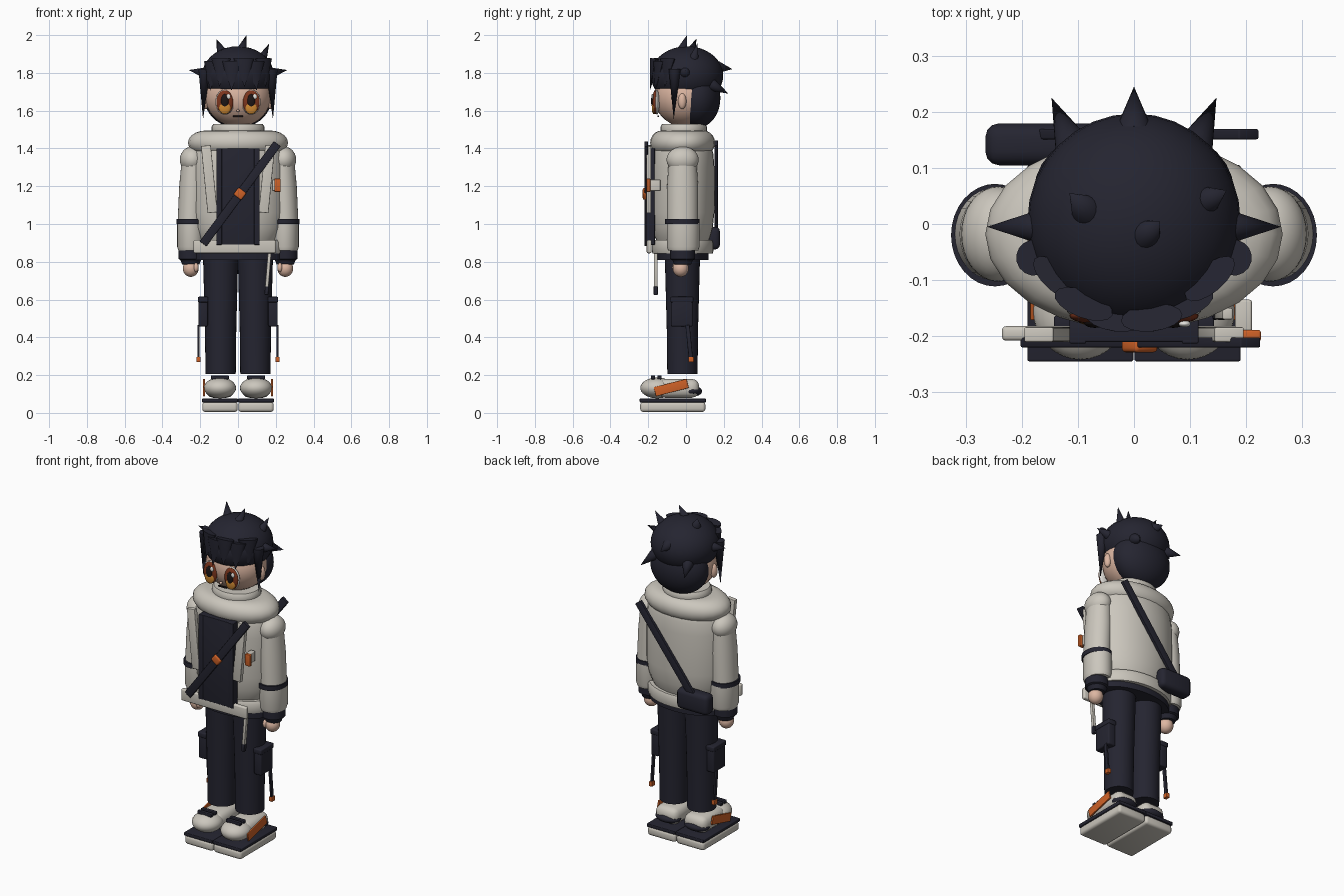
import bpy, bmesh, math
from mathutils import Vector, Matrix

cube = bpy.data.objects.get("Cube")
if cube:
    bpy.data.objects.remove(cube, do_unlink=True)


def material(name, r, g, b):
    m = bpy.data.materials.new(name)
    m.use_nodes = True
    m.diffuse_color = (r, g, b, 1)
    m.node_tree.nodes["Principled BSDF"].inputs["Base Color"].default_value = (r, g, b, 1)
    return m


NAVY = material("navy", 0.018, 0.018, 0.03)
CREAM = material("cream cloth", 0.6, 0.57, 0.51)
SKIN = material("skin", 0.72, 0.47, 0.36)
ORANGE = material("orange", 0.62, 0.12, 0.02)
BROWN = material("iris brown", 0.2, 0.035, 0.012)
AMBER = material("amber", 0.6, 0.24, 0.03)
BLACK = material("pupil black", 0.012, 0.008, 0.008)
WHITE = material("eye white", 0.8, 0.78, 0.74)


def finish(bm, name, mat, matrix, angle=35):
    bm.transform(matrix)
    bmesh.ops.recalc_face_normals(bm, faces=bm.faces)
    mesh = bpy.data.meshes.new(name)
    bm.to_mesh(mesh)
    bm.free()
    mesh.materials.append(mat)
    ob = bpy.data.objects.new(name, mesh)
    bpy.context.scene.collection.objects.link(ob)
    bpy.ops.object.select_all(action="DESELECT")
    ob.select_set(True)
    bpy.context.view_layer.objects.active = ob
    bpy.ops.object.shade_smooth_by_angle(angle=math.radians(angle))
    return ob


def ball(name, radii, loc, mat):
    bm = bmesh.new()
    bmesh.ops.create_uvsphere(bm, u_segments=32, v_segments=18, radius=1)
    return finish(bm, name, mat, Matrix.Translation(loc) @ Matrix.Diagonal((*radii, 1)))


def box(name, size, loc, mat, bevel=0.0, rot=0.0, axis="Y"):
    bm = bmesh.new()
    bmesh.ops.create_cube(bm, size=1)
    bm.transform(Matrix.Diagonal((*size, 1)))
    if bevel:
        bmesh.ops.bevel(bm, geom=bm.edges[:], offset=bevel, segments=3,
                        profile=0.5, affect="EDGES")
    return finish(bm, name, mat, Matrix.Translation(loc) @ Matrix.Rotation(rot, 4, axis))


def lathe(name, profile, loc, mat, sx=1, sy=1, sides=32, tilt=0.0):
    """Closed solid of revolution from (radius, height) points."""
    bm = bmesh.new()
    rings = []
    for r, z in profile:
        rings.append([bm.verts.new((r * math.cos(a) * sx, r * math.sin(a) * sy, z))
                      for a in (math.tau * i / sides for i in range(sides))])
    for low, high in zip(rings, rings[1:]):
        for i in range(sides):
            j = (i + 1) % sides
            bm.faces.new((low[i], low[j], high[j], high[i]))
    bm.faces.new(rings[0])
    bm.faces.new(rings[-1])
    return finish(bm, name, mat, Matrix.Translation(loc) @ Matrix.Rotation(tilt, 4, "Y"))


def spike(name, base, tip, radius, flat=1.0):
    """Cone of hair between two points."""
    base, tip = Vector(base), Vector(tip)
    d = tip - base
    bm = bmesh.new()
    bmesh.ops.create_cone(bm, cap_ends=True, segments=16, radius1=radius,
                          radius2=0, depth=d.length)
    turn = d.to_track_quat("Z", "Y").to_matrix().to_4x4()
    return finish(bm, name, NAVY, Matrix.Translation((base + tip) / 2) @ turn
                  @ Matrix.Diagonal((1, flat, 1, 1)))


def strap(name, start, end, y, width, depth, mat):
    """Flat band in an x-z plane, from (x, z) to (x, z)."""
    d = Vector(end) - Vector(start)
    mid = (Vector(start) + Vector(end)) / 2
    return box(name, (width, depth, d.length), (mid.x, y, mid.y), mat,
               0.003, math.atan2(d.x, d.y))


# Head and hair
ball("head", (0.175, 0.165, 0.16), (0, -0.005, 1.675), SKIN)
lathe("neck", [(0.07, 1.42), (0.07, 1.56)], (0, -0.01, 0), SKIN)
ball("nose", (0.008, 0.012, 0.008), (0, -0.162, 1.6), SKIN)
box("mouth", (0.055, 0.008, 0.008), (0, -0.146, 1.57), BLACK)
ball("hair_cap", (0.19, 0.192, 0.155), (0, 0.005, 1.786), NAVY)
ball("back_hair", (0.178, 0.122, 0.158), (0, 0.06, 1.667), NAVY)
crown = [((-0.085, 0.025, 1.91), (-0.115, 0.055, 1.98)),
         ((0.02, -0.02, 1.92), (0.045, 0.005, 2.0)),
         ((0.125, 0.04, 1.87), (0.165, 0.06, 1.955))]
for base, tip in crown:
    spike("crown_spike", base, tip, 0.028)
spike("rear_spike", (0, 0.17, 1.83), (0, 0.245, 1.82), 0.032)
for i in range(6):
    a = math.radians(-55 + 22 * i)
    sx, cy = math.sin(a), -math.cos(a)
    spike("fringe_lock", (0.165 * sx, 0.17 * cy, 1.86 + 0.015 * (i % 2)),
          (0.18 * sx, 0.195 * cy, 1.705 + 0.02 * (i % 2)), 0.055, 0.45)

# Eyes, ears and side hair
for s in (1, -1):
    x = 0.07 * s
    ball("ear", (0.02, 0.022, 0.042), (0.172 * s, -0.02, 1.65), SKIN)
    spike("side_lock", (0.178 * s, -0.06, 1.82), (0.185 * s, -0.065, 1.555), 0.032)
    spike("side_spike", (0.17 * s, -0.005, 1.8), (0.262 * s, -0.005, 1.815), 0.03)
    spike("nape_spike", (0.11 * s, 0.14, 1.735), (0.147 * s, 0.225, 1.69), 0.032)
    ball("eye_white", (0.05, 0.014, 0.066), (x, -0.154, 1.645), WHITE)
    ball("eye_iris", (0.045, 0.015, 0.063), (x, -0.163, 1.645), BROWN)
    ball("eye_glow", (0.031, 0.01, 0.033), (x, -0.171, 1.615), AMBER)
    ball("eye_pupil", (0.02, 0.01, 0.036), (x, -0.175, 1.652), BLACK)
    ball("eye_highlight", (0.011, 0.006, 0.014), (x + 0.02, -0.178, 1.675), WHITE)

# Jacket body, hood and collar
lathe("jacket_body", [(0.77, 0.89), (0.87, 0.93), (0.95, 0.98), (1, 1.06), (1, 1.3),
                      (0.97, 1.37), (0.88, 1.43), (0.7, 1.47)],
      (0, -0.018, 0), CREAM, 0.25, 0.168)
hood = [(0.64 + 0.36 * math.cos(a), 1.43 + 0.065 * math.sin(a))
        for a in (math.pi * (i / 10 - 0.5) for i in range(11))]
lathe("hood", hood, (0, -0.018, 0), CREAM, 0.265, 0.172, 24)
lathe("collar", [(0.9, 1.46), (1, 1.48), (1, 1.515), (0.93, 1.53), (0.8, 1.53)],
      (0, -0.012, 0), CREAM, 0.14, 0.123)
lathe("hem", [(1, 0.845), (1.02, 0.86), (1.02, 0.9), (0.98, 0.915)],
      (0, -0.018, 0), CREAM, 0.238, 0.16)
box("front_hem", (0.435, 0.026, 0.07), (-0.018, -0.195, 0.88), CREAM, 0.008)
lathe("lower_band", [(1, 0.81), (1, 0.848)], (0, -0.02, 0), NAVY, 0.24, 0.14)

# Shirt panel, lapels, patch and cord
box("shirt_panel", (0.23, 0.045, 0.51), (0, -0.1875, 1.145), NAVY, 0.003)
for s in (1, -1):
    box("shirt_placket", (0.03, 0.012, 0.51), (0.1 * s, -0.207, 1.145), NAVY, 0.003)
    strap("lapel", (0.135 * s, 1.06), (0.17 * s, 1.415), -0.197, 0.052, 0.026, CREAM)
box("chest_patch", (0.034, 0.02, 0.07), (0.209, -0.199, 1.205), ORANGE, 0.004)
box("patch_backing", (0.03, 0.06, 0.06), (0.195, -0.165, 1.205), CREAM, 0.004)
strap("hanging_cord", (0.152, 0.66), (0.167, 0.845), -0.16, 0.018, 0.02, CREAM)
strap("cord_end", (0.15, 0.625), (0.153, 0.67), -0.16, 0.02, 0.022, NAVY)

# Crossbody bag
strap("front_strap", (-0.185, 0.895), (0.208, 1.425), -0.211, 0.045, 0.018, NAVY)
strap("back_strap", (-0.18, 0.93), (0.205, 1.43), 0.16, 0.045, 0.018, NAVY)
box("buckle", (0.052, 0.026, 0.047), (0.01, -0.216, 1.16), ORANGE, 0.008, math.radians(37))
box("pouch", (0.21, 0.075, 0.12), (-0.16, 0.142, 0.925), NAVY, 0.025)

for s in (1, -1):
    # Sleeve and hand
    ball("shoulder", (0.066, 0.085, 0.07), (0.242 * s, -0.018, 1.34), CREAM)
    lathe("upper_sleeve", [(0.07, 0), (0.07, 0.2), (0.063, 0.34)],
          (0.25 * s, -0.018, 1.0), CREAM, 1, 1.17, tilt=-0.045 * s)
    lathe("sleeve_band", [(0.078, 1.0), (0.078, 1.027)], (0.248 * s, -0.02, 0), NAVY, 1, 1.17)
    lathe("lower_sleeve", [(0.068, 0.86), (0.074, 0.88), (0.074, 1.005)],
          (0.248 * s, -0.015, 0), CREAM, 1, 1.17)
    lathe("cuff", [(0.045, 0.785), (0.055, 0.81), (0.066, 0.815), (0.066, 0.865)],
          (0.25 * s, -0.018, 0), NAVY)
    ball("hand", (0.042, 0.042, 0.045), (0.25 * s, -0.028, 0.765), SKIN)
    ball("thumb", (0.014, 0.018, 0.025), (0.222 * s, -0.055, 0.77), SKIN)

    # Trouser leg with side pocket and pull tab
    lathe("trouser_leg", [(0.08, 0.207), (0.083, 0.45), (0.093, 0.82)],
          (0.092 * s, -0.019, 0), NAVY)
    box("leg_pocket", (0.05, 0.115, 0.155), (0.185 * s, -0.022, 0.535), NAVY, 0.008)
    box("pocket_flap", (0.054, 0.122, 0.03), (0.186 * s, -0.022, 0.6), NAVY, 0.006)
    box("pull_tape", (0.012, 0.022, 0.18), (0.209 * s, 0.017, 0.375), NAVY, 0.003, 0.1, "X")
    box("pull_tab", (0.022, 0.03, 0.028), (0.209 * s, 0.027, 0.283), ORANGE, 0.003)

    # Shoe
    x = 0.0955 * s
    box("sole", (0.187, 0.345, 0.053), (x, -0.07, 0.0315), CREAM, 0.016)
    box("sole_layer", (0.189, 0.35, 0.02), (x, -0.07, 0.066), NAVY, 0.004)
    ball("shoe_toe", (0.085, 0.09, 0.055), (x, -0.152, 0.132), CREAM)
    box("shoe_upper", (0.15, 0.22, 0.1), (x, -0.04, 0.13), CREAM, 0.04)
    ball("shoe_heel", (0.078, 0.055, 0.03), (x, 0.03, 0.115), NAVY)
    box("shoe_stripe", (0.01, 0.18, 0.05), (0.18 * s, -0.078, 0.134), ORANGE, 0.002, 0.25, "X")
    for y in (-0.175, -0.14):
        box("lace", (0.095, 0.022, 0.02), (x, y, 0.188), NAVY, 0.004)
